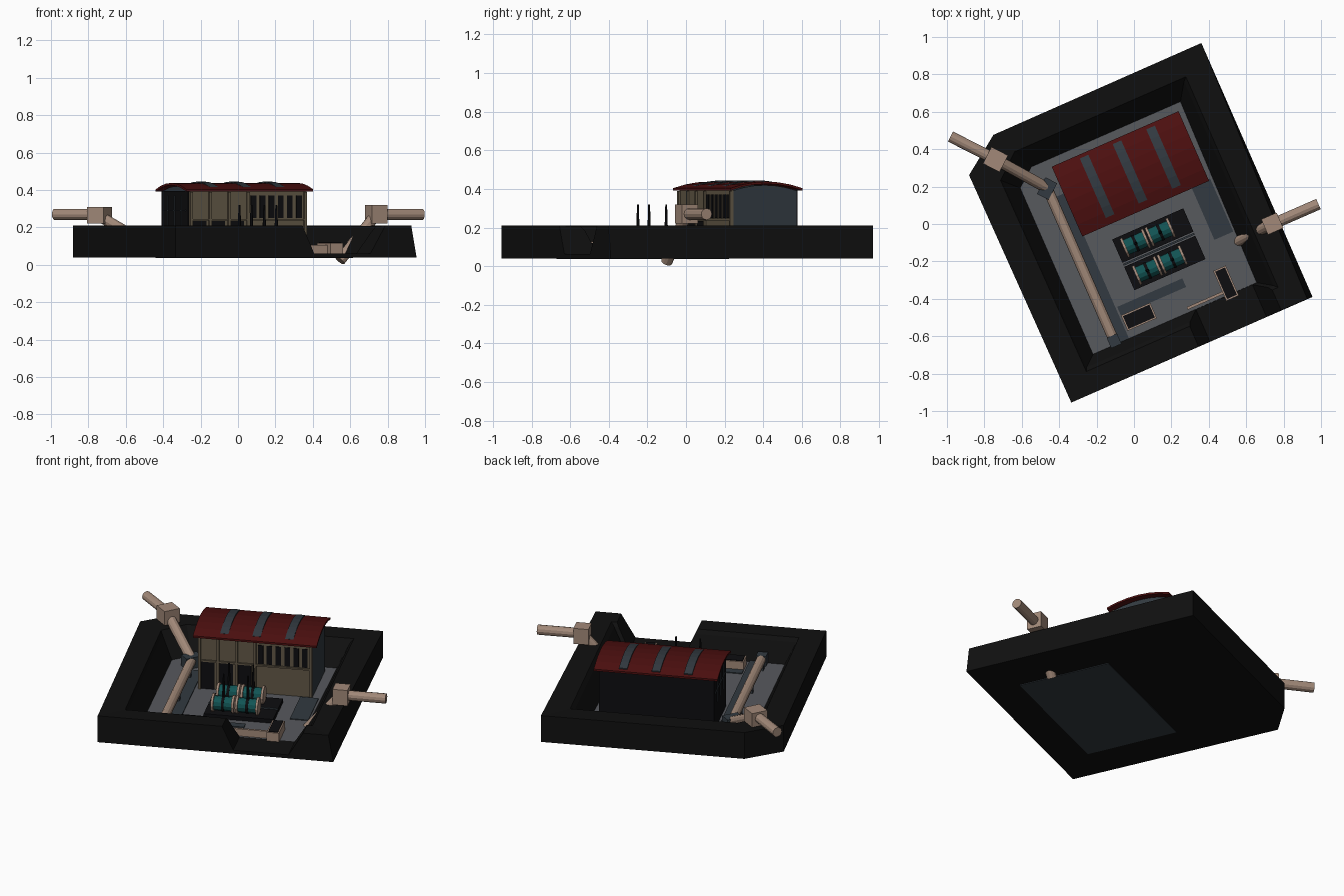
import bpy, bmesh, math
from mathutils import Matrix, Vector

if "Cube" in bpy.data.objects:
    bpy.data.objects.remove(bpy.data.objects["Cube"])

# Everything is laid out in a square local frame, then turned about z
ROT = Matrix.Rotation(math.radians(23.65), 4, 'Z')

def mat(name, r, g, b):
    m = bpy.data.materials.new(name)
    m.diffuse_color = (r, g, b, 1)
    m.use_nodes = True
    m.node_tree.nodes["Principled BSDF"].inputs["Base Color"].default_value = m.diffuse_color
    return m

ROCK = mat("dark rock", .005, .005, .005)
FLOOR = mat("grey concrete", .095, .1, .11)
SLATE = mat("slate metal", .032, .042, .052)
TAN = mat("tan pipe", .36, .25, .19)
WALL = mat("sand wall", .12, .095, .06)
RED = mat("dark red roof", .075, .005, .005)
TEAL = mat("teal machine", .006, .09, .09)
BLACK = mat("black opening", .004, .004, .005)

def finish(name, bm, *mats):
    bmesh.ops.recalc_face_normals(bm, faces=bm.faces)
    bm.transform(ROT)
    me = bpy.data.meshes.new(name)
    bm.to_mesh(me)
    bm.free()
    ob = bpy.data.objects.new(name, me)
    bpy.context.collection.objects.link(ob)
    for m in mats:
        me.materials.append(m)
    return ob

def box(name, u, v, z, m, turn=0):
    """Box from (min, max) ranges, optionally turned about its own centre."""
    c = Vector([(a + b) / 2 for a, b in (u, v, z)])
    s = [b - a for a, b in (u, v, z)]
    bm = bmesh.new()
    bmesh.ops.create_cube(bm, size=1, matrix=Matrix.Translation(c)
                          @ Matrix.Rotation(turn, 4, 'Z') @ Matrix.Diagonal((*s, 1)))
    return finish(name, bm, m)

def rod(name, a, b, r, m, r2=None, n=12):
    a, b = Vector(a), Vector(b)
    d = b - a
    bm = bmesh.new()
    bmesh.ops.create_cone(bm, cap_ends=True, segments=n, radius1=r,
                          radius2=r if r2 is None else r2, depth=d.length,
                          matrix=Matrix.Translation((a + b) / 2)
                          @ d.to_track_quat('Z', 'Y').to_matrix().to_4x4())
    return finish(name, bm, m)

def prism(name, pts, axis, lo, hi, m):
    """Extrude a 2D profile (v,z) along u or (u,z) along v."""
    bm = bmesh.new()
    def ring(t):
        return [bm.verts.new((t, p, z) if axis == 'u' else (p, t, z)) for p, z in pts]
    r0, r1 = ring(lo), ring(hi)
    n = len(pts)
    bm.faces.new(r0)
    bm.faces.new(r1)
    for i in range(n):
        bm.faces.new((r0[i], r0[(i + 1) % n], r1[(i + 1) % n], r1[i]))
    return finish(name, bm, m)

# Rock basin: stacked loops from the outer foot, over the rim, to the pit floor
loops = [
    ([(-.69, -.74), (.718, -.74), (.718, .742), (-.497, .738), (-.703, .593)], .04),
    ([(-.69, -.74), (.688, -.738), (.718, .742), (-.497, .738), (-.703, .593)], .21),
    ([(-.55, -.62), (.57, -.62), (.57, .61), (-.43, .61), (-.56, .50)], .208),
    ([(-.54, -.60), (.55, -.60), (.55, .59), (-.42, .59), (-.55, .49)], .185),
    ([(-.48, -.55), (.475, -.55), (.49, .50), (-.38, .50), (-.48, .42)], .06)]
bm = bmesh.new()
rings = [[bm.verts.new((x, y, z)) for x, y in pts] for pts, z in loops]
bm.faces.new(rings[0])
for p, q in zip(rings, rings[1:]):
    for i in range(5):
        j = (i + 1) % 5
        bm.faces.new((p[i], p[j], q[j], q[i]))
bm.faces.new(rings[-1]).material_index = 1
basin = finish("rock_basin", bm, ROCK, FLOOR)

# Trapezoid outlet cut through the front wall
cutter = prism("outlet_cutter", [(.12, .062), (.45, .062), (.56, .25), (.035, .25)],
               'v', -.85, -.53, ROCK)
mod = basin.modifiers.new("outlet", 'BOOLEAN')
mod.object, mod.solver = cutter, 'EXACT'
bpy.context.view_layer.objects.active = basin
bpy.ops.object.modifier_apply(modifier="outlet")
bpy.data.objects.remove(cutter)

# Floor details: slate trench by the long pipe, right-hand pad, underside slab
box("pipe_trench", (-.355, -.27), (-.55, .30), (.058, .066), SLATE)
box("right_pad", (.36, .47), (-.25, .06), (.058, .065), SLATE)
box("front_pad", (-.26, .12), (-.42, -.37), (.058, .065), SLATE)
box("floor_underside", (-.46, .44), (-.53, .05), (.036, .042), SLATE)

# Building body with arched top
V0, V1, U0, U1 = .08, .435, -.25, .43
def arch(v0, v1, z0, rise, n=6):
    return [(v0 + (v1 - v0) * i / n, z0 + rise * (1 - (2 * i / n - 1) ** 2))
            for i in range(n + 1)]
prism("building_body", [(V0, .055)] + arch(V0, V1, .392, .028) + [(V1, .055)],
      'u', U0, U1, SLATE)
box("front_wall", (U0, U1), (V0 - .008, V0), (.06, .395), WALL)
box("back_wall", (U0, U1), (V1, V1 + .006), (.06, .395), BLACK)
box("left_wall", (U0 - .006, U0), (V0, V1), (.06, .395), BLACK)
for i in range(3):
    v = .17 + i * .09
    box(f"left_window_bar_{i}", (U0 - .010, U0 - .006), (v - .003, v + .003), (.21, .37), SLATE)
box("left_window_rail", (U0 - .010, U0 - .006), (.11, .41), (.288, .294), SLATE)

# Front facade: three machine bays, tall windows and pilasters
F = V0 - .008
for i in range(3):
    u = -.235 + i * .11
    box(f"bay_opening_{i}", (u, u + .08), (F - .004, F), (.06, .235), BLACK)
for i in range(6):
    u = .105 + i * .053
    box(f"tall_window_{i}", (u, u + .032), (F - .004, F), (.25, .37), BLACK)
for i, u in enumerate((-.25, -.14, -.03, .08, .415)):
    box(f"pilaster_{i}", (u, u + .015), (F - .012, F), (.06, .39), WALL)
box("wall_ledge", (U0, U1), (F - .010, F), (.236, .246), WALL)

# Roof shell and its three raised slate bands
def shell(name, v0, v1, u0, u1, z0, rise, t, m):
    top = arch(v0, v1, z0 + t, rise)
    low = arch(v0, v1, z0, rise)
    prism(name, top + low[::-1], 'u', u0, u1, m)
shell("roof", .05, .457, -.28, .46, .392, .034, .012, RED)
for i, u in enumerate((-.10, .092, .288)):
    shell(f"roof_band_{i}", .09, .437, u - .025, u + .025, .404, .029, .012, SLATE)

# Generators: two beds, each with two teal drums between tan flanges
for r, v in enumerate((-.097, -.257)):
    box(f"generator_bed_{r}", (-.14, .275), (v - .068, v + .068), (.058, .085), BLACK)
    for i, u in enumerate((-.034, .111)):
        rod(f"drum_{r}_{i}", (u - .055, v, .13), (u + .055, v, .13), .043, TEAL)
        rod(f"drum_band_{r}_{i}", (u - .008, v, .13), (u + .008, v, .13), .047, BLACK)
        rod(f"spindle_{r}_{i}", (u, v, .12), (u, v, .32), .012, BLACK, .005, 6)
        for s in (-1, 1):
            e = u + s * .061
            rod(f"flange_{r}_{i}_{s}", (e - .007, v, .13), (e + .007, v, .13), .055, TAN)
box("bed_divider", (-.14, .275), (-.182, -.172), (.058, .09), SLATE)

# Grated sumps near the front wall and the sill joining the outlet
def sump(name, u, v, h):
    box(name, u, v, (.058, h), TAN)
    box(name + "_grate", (u[0] + .008, u[1] - .008), (v[0] + .008, v[1] - .008),
        (h, h + .004), BLACK)
sump("right_sump", (.287, .36), (-.575, -.40), .118)
sump("left_sump", (-.26, -.09), (-.51, -.42), .115)
box("outlet_sill", (.08, .29), (-.535, -.52), (.058, .105), TAN)

# Left pipe: outside run, junction box, slope into the pit, long floor run
rod("left_outer_pipe", (-.711, .822, .27), (-.54, .613, .27), .03, TAN)
box("left_junction", (-.59, -.49), (.563, .663), (.22, .31), TAN, math.radians(39))
rod("left_sloped_pipe", (-.54, .613, .26), (-.35, .365, .10), .03, TAN)
box("left_elbow", (-.40, -.30), (.325, .395), (.06, .13), SLATE, math.radians(39))
rod("floor_pipe", (-.348, .36, .10), (-.348, -.50, .10), .028, TAN)
box("floor_pipe_end", (-.378, -.318), (-.56, -.50), (.06, .125), SLATE)
for i, v in enumerate((.20, -.13, -.45)):
    box(f"pipe_saddle_{i}", (-.375, -.321), (v - .012, v + .012), (.06, .10), SLATE)

# Right pipe: slope out of the pit, junction box, outside run
rod("right_sloped_pipe", (.459, -.31, .023), (.678, -.295, .27), .03, TAN)
box("right_junction", (.633, .723), (-.34, -.25), (.22, .32), TAN)
rod("right_outer_pipe", (.68, -.298, .27), (.946, -.298, .27), .03, TAN)
